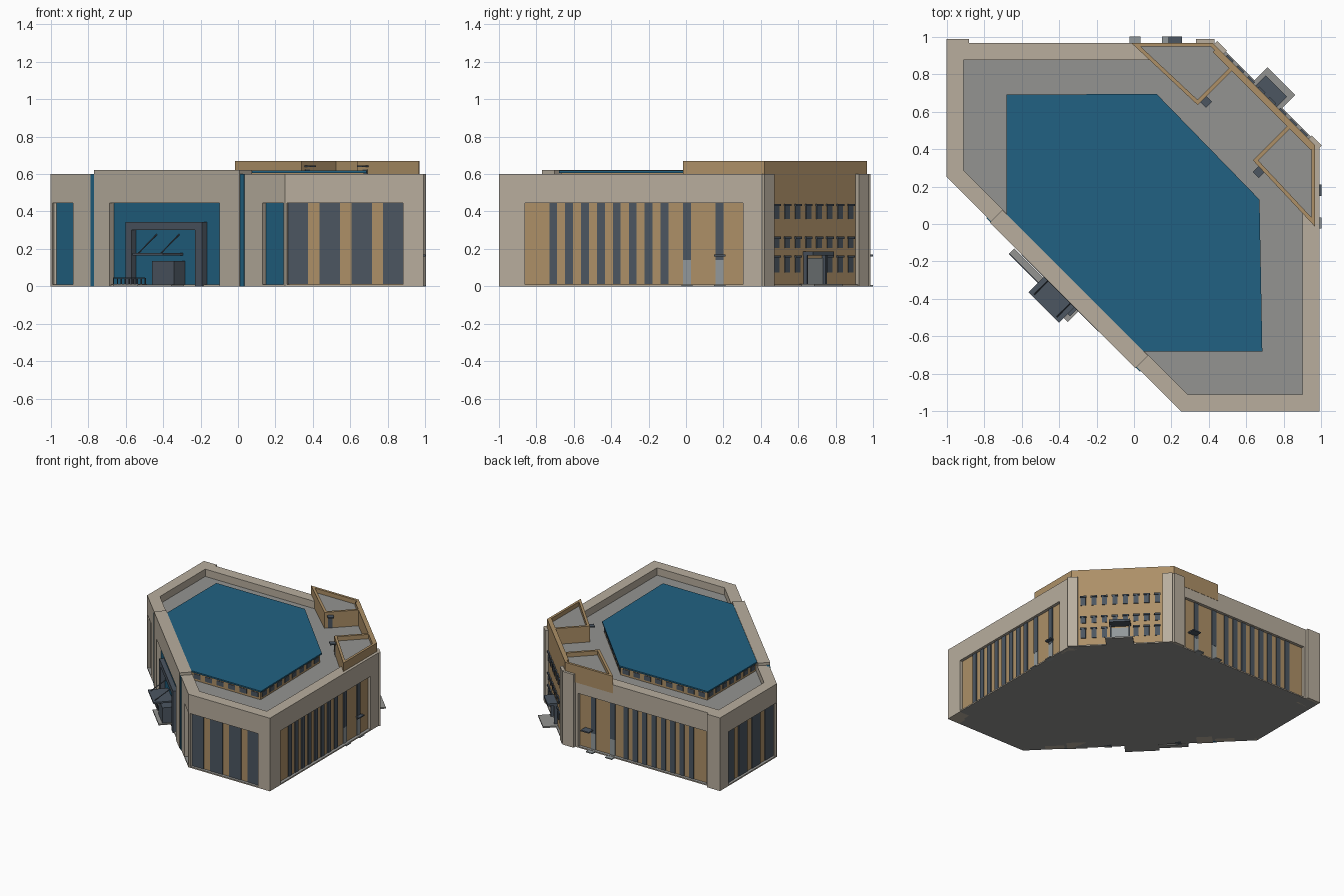
import bpy, bmesh, math
from mathutils import Vector as V

if "Cube" in bpy.data.objects:
    bpy.data.objects.remove(bpy.data.objects["Cube"])


def mat(name, rgb):
    lin = [(c / 255 / 12.92) if c < 11 else ((c / 255 + 0.055) / 1.055) ** 2.4 for c in rgb]
    m = bpy.data.materials.new(name)
    m.diffuse_color = (*lin, 1)
    m.use_nodes = True
    m.node_tree.nodes["Principled BSDF"].inputs["Base Color"].default_value = m.diffuse_color
    return m


CREAM = mat("cream_stone", (184, 174, 158))
TAN = mat("tan_wall", (173, 144, 103))
BLUE = mat("blue_glass", (33, 97, 130))
GRAY = mat("roof_gray", (148, 148, 145))
SLATE = mat("slate_glass", (76, 86, 97))
DOOR = mat("pale_door", (146, 153, 155))


def finish(name, bm, mats):
    bmesh.ops.recalc_face_normals(bm, faces=bm.faces)
    me = bpy.data.meshes.new(name)
    bm.to_mesh(me)
    bm.free()
    for m in mats:
        me.materials.append(m)
    ob = bpy.data.objects.new(name, me)
    bpy.context.collection.objects.link(ob)
    return ob


def add_prism(bm, poly, z0, z1, side=None, cap=0):
    """Extruded polygon; side gives a material index per edge, cap one for the ends."""
    lo = [bm.verts.new((x, y, z0)) for x, y in poly]
    hi = [bm.verts.new((x, y, z1)) for x, y in poly]
    bm.faces.new(lo[::-1]).material_index = cap
    bm.faces.new(hi).material_index = cap
    n = len(poly)
    for i in range(n):
        j = (i + 1) % n
        f = bm.faces.new((lo[i], lo[j], hi[j], hi[i]))
        f.material_index = side[i] if side else 0


def prism(name, poly, z0, z1, mats, side=None, cap=0):
    bm = bmesh.new()
    add_prism(bm, poly, z0, z1, side, cap)
    return finish(name, bm, mats)


def inset(poly, t):
    """Offset a convex counter-clockwise polygon inwards."""
    out, n = [], len(poly)
    for i in range(n):
        a, b, c = V(poly[i - 1]), V(poly[i]), V(poly[(i + 1) % n])
        d1, d2 = (b - a).normalized(), (c - b).normalized()
        n1, n2 = V((-d1.y, d1.x)), V((-d2.y, d2.x))
        out.append(tuple(b + (n1 + n2) * t / (1 + n1.dot(n2))))
    return out


def ring(name, poly, t, z0, z1, m, skip=()):
    bm, inner, n = bmesh.new(), inset(poly, t), len(poly)
    for i in range(n):
        j = (i + 1) % n
        if i not in skip:
            add_prism(bm, [poly[i], poly[j], inner[j], inner[i]], z0, z1)
    return finish(name, bm, [m])


class Side:
    """Local wall frame: u runs along the wall, n points outwards."""

    def __init__(self, origin, direction):
        self.o, self.d = V(origin), V(direction).normalized()
        self.n = V((self.d.y, -self.d.x))

    def at(self, u, n):
        return tuple(self.o + self.d * u + self.n * n)

    def boxes(self, name, specs, m):
        bm = bmesh.new()
        for u0, u1, n0, n1, z0, z1 in specs:
            u0, u1 = sorted((u0, u1))
            add_prism(bm, [self.at(u0, n0), self.at(u0, n1), self.at(u1, n1), self.at(u1, n0)], z0, z1)
        return finish(name, bm, [m])

    def rod(self, name, a, b, r, m):
        p, q = V((*self.at(*a[:2]), a[2])), V((*self.at(*b[:2]), b[2]))
        cu = bmesh.new()
        bmesh.ops.create_cone(cu, cap_ends=True, segments=6, radius1=r, radius2=r, depth=(q - p).length)
        ob = finish(name, cu, [m])
        ob.location = (p + q) / 2
        ob.rotation_euler = (q - p).to_track_quat('Z', 'Y').to_euler()


# main mass: base, recessed core, cream upper band forming the parapet
foot = [(-1, .25), (.25, -1), (.99, -1), (.99, .42), (.445, .965), (-1, .965)]
prism("base_plinth", foot, 0, .01, [CREAM, GRAY], cap=1)
prism("core_walls", inset(foot, .025), .005, .54, [TAN, GRAY, BLUE], side=[2, 0, 0, 0, 0, 0], cap=1)
ring("parapet_band", foot, .09, .445, .6, CREAM, skip=(3,))

# short end walls (front and left): corner piers and broad window strips
for name, s in (("front", Side((0, -1), (1, 0))), ("left", Side((-1, 0), (0, -1)))):
    k = 1 if name == "front" else -1
    end = .99 if k == 1 else .965
    s.boxes(name + "_piers", [(k * .88, k * end, -.09, 0, 0, .45), (k * .25, k * .262, -.03, 0, 0, .45)], CREAM)
    s.boxes(name + "_windows", [(k * (.265 + .17 * i), k * (.375 + .17 * i), -.03, -.018, .012, .445)
                                for i in range(4)], SLATE)

# long walls (right and back): piers, narrow strips, two side doors, awning
for name, s, k, w in (("right", Side((.99, 0), (0, 1)), 1, .03), ("back", Side((0, .965), (-1, 0)), -1, .037)):
    far = -1
    s.boxes(name + "_piers", [(k * far, k * -.86, -.09, 0, 0, .45), (k * .305, k * .42, -.03, 0, 0, .45)], CREAM)
    s.boxes(name + "_strips", [(k * (c - .021), k * (c + .021), -.03, -.018, z, .445)
                               for c, z in [(-.71 + .085 * i, .012) for i in range(8)] + [(.005, .14), (.18, .14)]], SLATE)
    s.boxes(name + "_doors", [(k * (c - .021), k * (c + .021), -.03, -.019, .01, .14) for c in (.005, .18)], DOOR)
    c = .18 if k == 1 else .22
    out = .01 if k == 1 else .035
    s.boxes(name + "_awning", [(k * (c - w), k * (c + w), -.03, out, .16, .17)], SLATE)
    s.boxes(name + "_doorsteps", [(k * (x - .03), k * (x + .03), -.03, out, 0, .008) for x in (.005, .18)], DOOR)
    if k == -1:
        s.boxes("back_corner_pilasters", [(.88, 1, -.03, .022, 0, .6), (-.43, -.33, -.03, .022, 0, .6)], CREAM)

# front diagonal facade: raised centre, glass slots and side piers
fd = Side((-.375, -.375), (1, -1))
fd.boxes("entrance_block", [(-.55, .55, -.085, .008, .445, .622), (-.55, -.43, -.085, .008, 0, .445),
                            (.4, .55, -.085, .008, 0, .445)], CREAM)
fd.boxes("facade_piers", [(k * .57, k * .715, -.05, 0, 0, .45) for k in (-1, 1)]
         + [(k * .872, k * .884, -.03, 0, 0, .45) for k in (-1, 1)], CREAM)
fd.boxes("glass_slots", [(k * .55, k * .58, -.02, .004, 0, .6) for k in (-1, 1)], BLUE)

# front entrance: portal, vestibule, canopy with tie rods, ramp and rail
fd.boxes("portal_frame", [(-.31, -.265, -.03, .01, 0, .345), (.215, .27, -.03, .01, 0, .345),
                          (-.265, .215, -.03, .01, .3, .345)], SLATE)
fd.boxes("vestibule", [(-.06, .106, -.03, .06, .01, .135)], SLATE)
fd.boxes("entrance_canopy", [(-.14, .09, -.03, .125, .165, .178)], SLATE)
for u in (-.11, .06):
    fd.rod("canopy_tie_rod", (u, .11, .178), (u, -.03, .28), .004, SLATE)
fd.boxes("entrance_steps", [(-.14, .12, 0, .09, 0, .01), (-.36, -.14, .015, .055, 0, .012)], GRAY)
fd.boxes("ramp_rail", [(-.36, -.12, .05, .055, .042, .048)]
         + [(-.36 + .03 * i, -.355 + .03 * i, .05, .055, .01, .045) for i in range(9)], SLATE)

# rear diagonal: tan wall, end pilasters, three rows of windows with lintels
rd = Side((.7175, .6925), (-1, 1))
rd.boxes("rear_wall", [(-.37, .37, -.05, -.016, 0, .67)], TAN)
rd.boxes("rear_pilasters", [(-.395, -.32, -.06, .008, 0, .6), (.32, .395, -.06, .008, 0, .6)], CREAM)
panes, lintels = [], []
for row, (z0, z1) in enumerate(((.075, .165), (.205, .265), (.36, .44))):
    for i in range(8):
        u = -.28 + .08 * i
        if row == 0 and abs(u) < .09:
            continue
        panes.append((u - .019, u + .019, -.02, -.011, z0, z1))
        lintels.append((u - .024, u + .024, -.02, -.005, z1 - .012, z1))
rd.boxes("rear_windows", panes, SLATE)
rd.boxes("rear_window_lintels", lintels, SLATE)
rd.boxes("rear_door", [(-.065, .065, -.02, -.009, .01, .15)], DOOR)
rd.boxes("rear_door_posts", [(k * .065, k * .075, -.02, .01, .01, .165) for k in (-1, 1)], SLATE)
rd.boxes("rear_canopy", [(-.08, .08, -.02, .06, .165, .185)], SLATE)
rd.boxes("rear_step", [(-.105, .105, -.02, .098, 0, .012)], GRAY)

# roof skylight: tan upstand with windows and a flat blue cover
sky = [(-.68, .04), (.04, -.68), (.685, -.68), (.67, .13), (.12, .695), (-.68, .69)]
prism("skylight_upstand", inset(sky, .012), .53, .606, [TAN])
prism("skylight_cover", sky, .606, .618, [BLUE])
wall = inset(sky, .012)
for i in range(1, 6):
    a, b = V(wall[i]), V(wall[(i + 1) % 6])
    L = (b - a).length
    cnt = int(L / .09)
    s = Side(a, b - a)
    s.boxes("skylight_windows", [(L * (j + .2) / cnt, L * (j + .8) / cnt, -.01, .004, .556, .594)
                                 for j in range(cnt)], SLATE)

# two roof towers mirrored across the diagonal, each with a door and awning
east = [(.967, -.015), (.967, .42), (.84, .545), (.635, .34)]
north = [(y, x) for x, y in reversed(east)]
for name, poly in (("east_tower", east), ("north_tower", north)):
    ring(name + "_walls", poly, .02, .53, .67, TAN)
    prism(name + "_roof", inset(poly, .01), .6, .635, [GRAY])
ta = Side((.68, .295), (1, -1))
tb = Side((.36, .66), (1, -1))
ta.boxes("east_tower_awning", [(-.02, .025, -.01, .045, .636, .645)], SLATE)
ta.boxes("east_tower_door", [(-.015, .02, -.01, .006, .54, .625)], SLATE)
tc = Side((.37, .67), (1, 1))
tc.boxes("north_tower_awning", [(-.025, .02, -.01, .045, .636, .645)], SLATE)
tc.boxes("north_tower_door", [(-.02, .015, -.01, .006, .54, .625)], SLATE)
